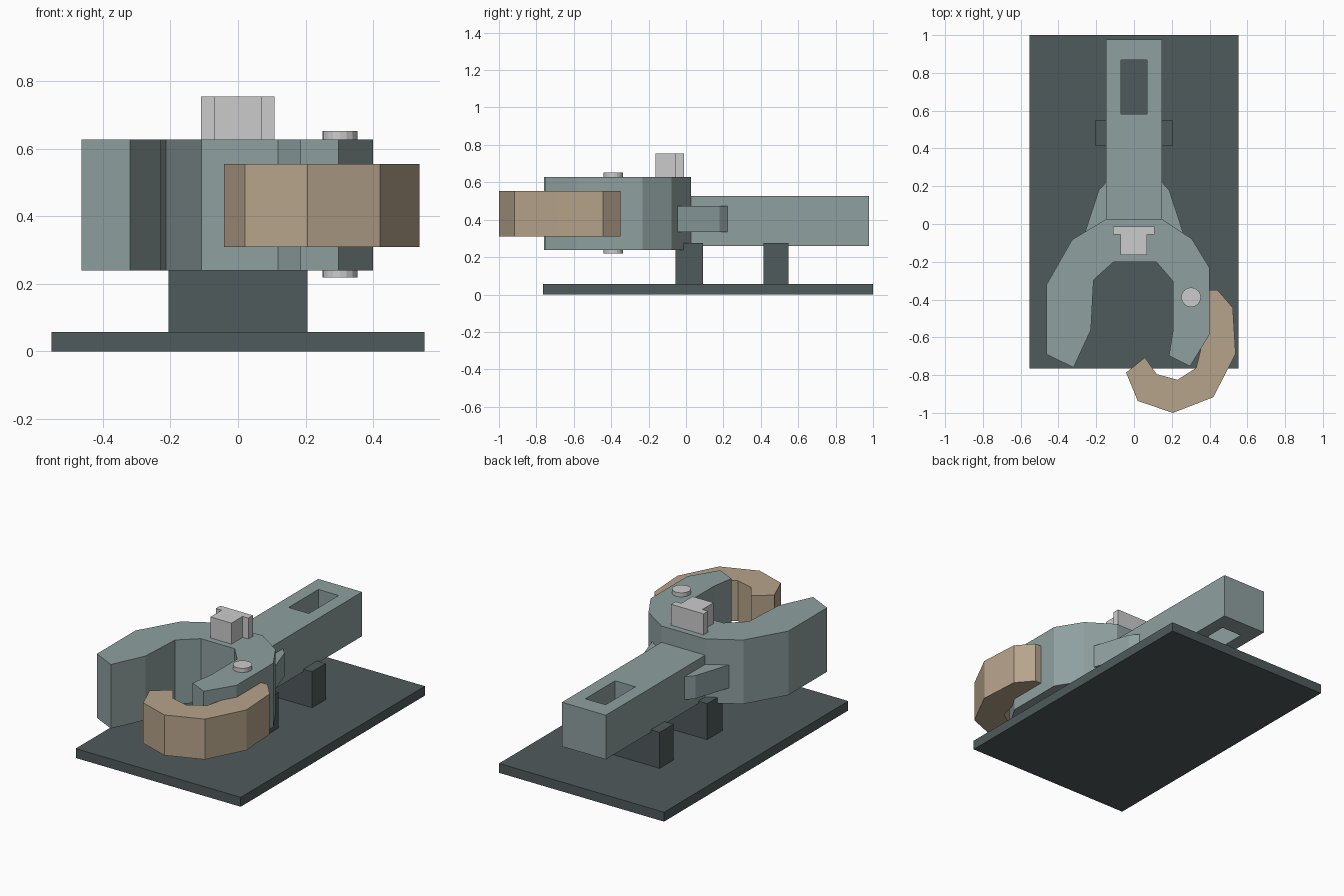
import bpy, bmesh

if "Cube" in bpy.data.objects:
    bpy.data.objects.remove(bpy.data.objects["Cube"])


def material(name, r, g, b):
    m = bpy.data.materials.new(name)
    m.diffuse_color = (r, g, b, 1)
    m.use_nodes = True
    m.node_tree.nodes["Principled BSDF"].inputs["Base Color"].default_value = m.diffuse_color
    return m


STEEL = material("steel", 0.275, 0.35, 0.35)
DARK = material("dark_base", 0.08, 0.103, 0.107)
TAN = material("bronze", 0.47, 0.37, 0.26)
BRIGHT = material("bright_steel", 0.56, 0.59, 0.58)


def prism(name, pts, z0, z1, mat=None):
    """Extrude a plan outline from z0 to z1."""
    bm = bmesh.new()
    face = bm.faces.new([bm.verts.new((x, y, z0)) for x, y in pts])
    top = bmesh.ops.extrude_face_region(bm, geom=[face])["geom"]
    bmesh.ops.translate(bm, vec=(0, 0, z1 - z0),
                        verts=[v for v in top if isinstance(v, bmesh.types.BMVert)])
    bmesh.ops.recalc_face_normals(bm, faces=bm.faces)
    me = bpy.data.meshes.new(name)
    bm.to_mesh(me)
    bm.free()
    ob = bpy.data.objects.new(name, me)
    bpy.context.collection.objects.link(ob)
    if mat:
        me.materials.append(mat)
    return ob


def box(name, x0, x1, y0, y1, z0, z1, mat=None):
    return prism(name, [(x0, y0), (x1, y0), (x1, y1), (x0, y1)], z0, z1, mat)


# Base plate and two support blocks
box("base_plate", -0.553, 0.553, -0.764, 1.0, 0, 0.057, DARK)
box("front_support", -0.206, 0.206, -0.055, 0.092, 0.057, 0.275, DARK)
box("rear_support", -0.206, 0.206, 0.415, 0.547, 0.057, 0.275, DARK)

# Handle bar with a rectangular through slot
handle = box("handle", -0.147, 0.147, 0.0, 0.978, 0.26, 0.528, STEEL)
cutter = box("slot_cutter", -0.068, 0.068, 0.582, 0.867, 0.1, 0.7, STEEL)
cutter.hide_render = True
cutter.hide_set(True)
cut = handle.modifiers.new("slot", 'BOOLEAN')
cut.operation, cut.object, cut.solver = 'DIFFERENCE', cutter, 'EXACT'

# Side gussets joining handle and jaw
for s, side in ((-1, "left"), (1, "right")):
    prism(side + "_gusset", [(s * x, y) for x, y in
          ((0.13, 0.226), (0.147, 0.222), (0.187, 0.178), (0.26, -0.045), (0.13, -0.045))],
          0.333, 0.473, STEEL)

# Open C-shaped jaw
prism("jaw", [(-0.147, 0.026), (0.147, 0.026), (0.306, -0.078), (0.4, -0.232),
              (0.4, -0.585), (0.297, -0.753), (0.185, -0.698), (0.207, -0.56),
              (0.207, -0.304), (0.118, -0.201), (-0.108, -0.201), (-0.214, -0.296),
              (-0.228, -0.56), (-0.32, -0.76), (-0.463, -0.69), (-0.463, -0.32),
              (-0.327, -0.082)], 0.239, 0.627, STEEL)

# Pivoting hook, its root buried in the jaw around the pin
prism("hook", [(0.36, -0.349), (0.442, -0.349), (0.523, -0.443), (0.538, -0.688),
               (0.42, -0.917), (0.206, -1.0), (0.02, -0.937), (-0.042, -0.787),
               (0.058, -0.707), (0.12, -0.795), (0.23, -0.825), (0.329, -0.762),
               (0.375, -0.58), (0.36, -0.46)], 0.309, 0.554, TAN)

# T-shaped stop block on top of the jaw
prism("stop_block", [(-0.11, -0.012), (0.108, -0.012), (0.108, -0.055), (0.07, -0.055),
                     (0.07, -0.163), (-0.071, -0.163), (-0.071, -0.055), (-0.11, -0.055)],
      0.6, 0.754, BRIGHT)

# Pivot pin through the jaw
bpy.ops.mesh.primitive_cylinder_add(vertices=16, radius=0.052, depth=0.433,
                                    location=(0.302, -0.388, 0.4355))
pin = bpy.context.object
pin.name = "pivot_pin"
pin.data.materials.append(BRIGHT)
